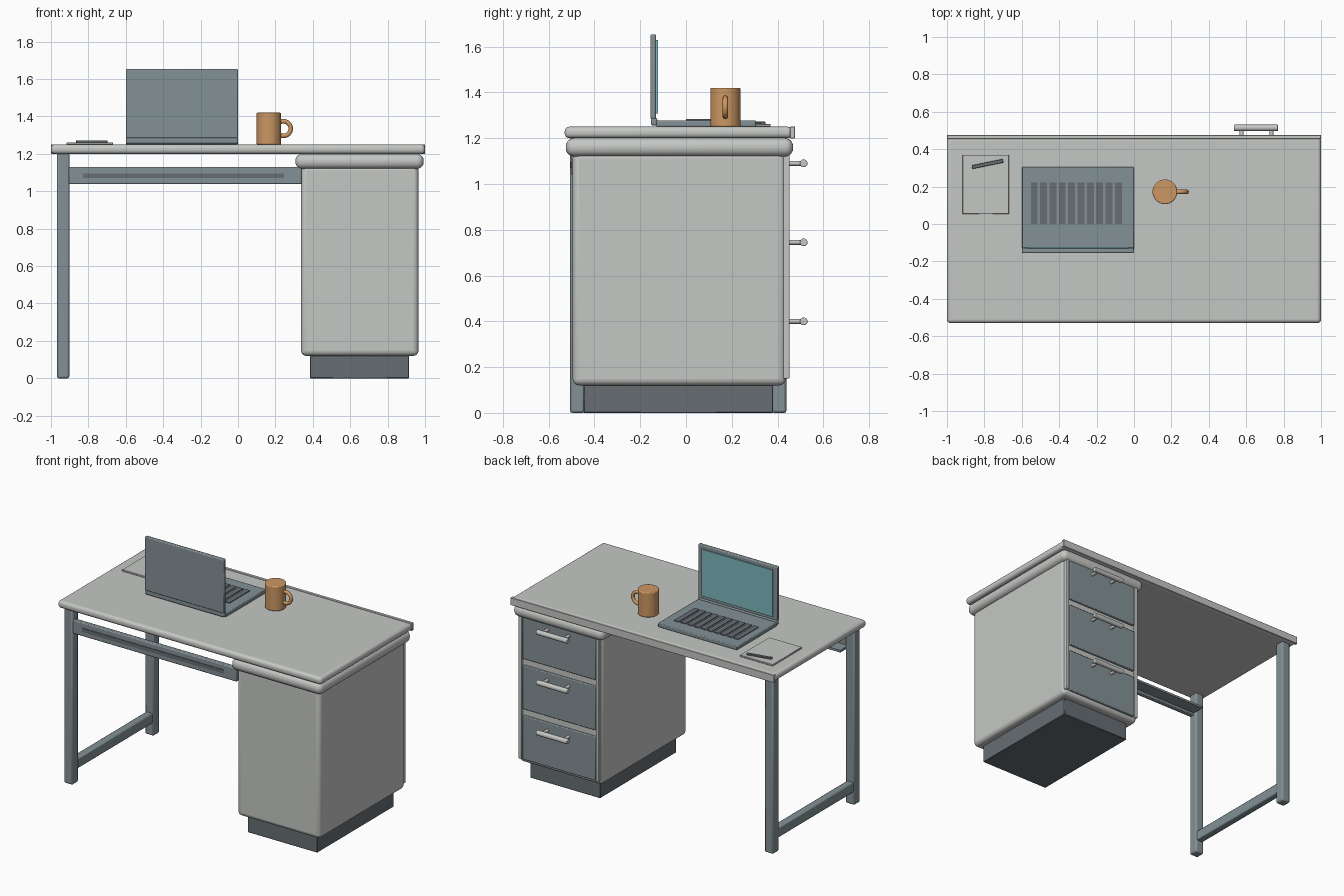
import bpy
from math import radians, atan2, hypot

cube = bpy.data.objects.get("Cube")
if cube:
    bpy.data.objects.remove(cube, do_unlink=True)


def material(name, rgb):
    m = bpy.data.materials.new(name)
    m.use_nodes = True
    m.diffuse_color = (*rgb, 1)
    m.node_tree.nodes["Principled BSDF"].inputs["Base Color"].default_value = (*rgb, 1)
    return m


LIGHT = material("light_grey", (0.56, 0.575, 0.555))
SLATE = material("slate_blue", (0.23, 0.285, 0.305))
DARK = material("dark_slate", (0.135, 0.155, 0.173))
CLAY = material("clay_orange", (0.61, 0.31, 0.125))
TEAL = material("screen_teal", (0.21, 0.48, 0.52))


def finish(ob, name, mat, bevel=0, segments=3):
    ob.name = name
    ob.data.materials.append(mat)
    if bevel:
        b = ob.modifiers.new("Bevel", 'BEVEL')
        b.width, b.segments = bevel, segments
        b.limit_method = 'ANGLE'
    bpy.ops.object.shade_smooth_by_angle(angle=radians(35))
    return ob


def box(name, mat, x, y, z, bevel=0, segments=3):
    """Box given by its (min, max) range on each axis."""
    bpy.ops.mesh.primitive_cube_add(size=1, location=[sum(r) / 2 for r in (x, y, z)])
    ob = bpy.context.object
    ob.scale = [r[1] - r[0] for r in (x, y, z)]
    bpy.ops.object.transform_apply(location=False, rotation=False, scale=True)
    return finish(ob, name, mat, bevel, segments)


def rod(name, mat, centre, radius, length, rotation=(0, 0, 0), bevel=0, sides=24):
    bpy.ops.mesh.primitive_cylinder_add(vertices=sides, radius=radius, depth=length,
                                        location=centre, rotation=rotation)
    return finish(bpy.context.object, name, mat, bevel)


# Desk top with a flat strip along the drawer side
box("desk_top", LIGHT, (-1, 1), (-0.53, 0.465), (1.2, 1.25), 0.02, 4)
box("desk_edge_strip", LIGHT, (-1, 1), (0.455, 0.476), (1.199, 1.251), 0.002, 1)

# Pedestal cabinet
box("cabinet_cap", LIGHT, (0.307, 0.993), (-0.525, 0.468), (1.12, 1.2), 0.036, 5)
box("cabinet_body", LIGHT, (0.337, 0.965), (-0.495, 0.435), (0.12, 1.14), 0.028, 4)
box("cabinet_plinth", DARK, (0.385, 0.915), (-0.447, 0.38), (0, 0.13), 0.003, 1)
for side, x in (("right", 0.345), ("left", 0.934)):
    box(f"cabinet_stile_{side}", LIGHT, (x, x + 0.023), (0.42, 0.452), (0.15, 1.13), 0.004, 2)

# Three drawers, each with a bar handle on two posts
for i in range(3):
    top = 1.14 - i * 0.345
    box(f"drawer_front_{i + 1}", SLATE, (0.375, 0.927), (0.42, 0.45),
        (top - 0.3, top), 0.005, 2)
    hz = top - 0.05
    rod(f"handle_bar_{i + 1}", LIGHT, (0.652, 0.514, hz), 0.017, 0.236,
        (0, radians(90), 0), 0.004)
    for side, x in (("right", 0.575), ("left", 0.735)):
        rod(f"handle_post_{side}_{i + 1}", LIGHT, (x, 0.48, hz), 0.011, 0.07,
            (radians(90), 0, 0), sides=16)

# Leg frame
for side, y in (("front", -0.507), ("back", 0.373)):
    box(f"{side}_leg", SLATE, (-0.968, -0.902), (y, y + 0.066), (0, 1.205), 0.01, 2)
box("leg_rail", SLATE, (-0.96, -0.91), (-0.45, 0.38), (0.085, 0.155), 0.008, 2)

# Front rail with a dark groove and a shallow shelf behind it
box("front_rail", SLATE, (-0.905, 0.34), (-0.5, -0.466), (1.038, 1.13), 0.006, 2)
box("rail_groove", DARK, (-0.83, 0.245), (-0.504, -0.498), (1.07, 1.096))
box("rail_shelf", SLATE, (-0.905, 0.34), (-0.47, -0.38), (1.055, 1.07))

# Laptop
box("laptop_base", SLATE, (-0.6, 0), (-0.13, 0.305), (1.25, 1.278), 0.005, 2)
box("laptop_lid", SLATE, (-0.6, 0), (-0.156, -0.131), (1.284, 1.653), 0.006, 2)
box("laptop_hinge", SLATE, (-0.6, 0), (-0.153, -0.125), (1.255, 1.288), 0.008, 3)
box("laptop_screen", TEAL, (-0.57, -0.03), (-0.132, -0.123), (1.308, 1.628))
for i in range(10):
    x = -0.552 + i * 0.05
    box(f"key_strip_{i + 1}", DARK, (x, x + 0.037), (0, 0.222), (1.275, 1.283))

# Mug and its handle
rod("mug_body", CLAY, (0.165, 0.172, 1.335), 0.066, 0.17, bevel=0.006, sides=40)
bpy.ops.mesh.primitive_torus_add(location=(0.243, 0.172, 1.335), rotation=(radians(90), 0, 0),
                                 major_radius=0.039, minor_radius=0.012,
                                 major_segments=32, minor_segments=12)
finish(bpy.context.object, "mug_handle", CLAY)

# Notepad and pen
box("notepad", LIGHT, (-0.917, -0.668), (0.053, 0.37), (1.25, 1.262), 0.002, 1)
dx, dy = 0.166, 0.034
pen = box("pen", DARK, (-0.783 - hypot(dx, dy) / 2, -0.783 + hypot(dx, dy) / 2),
          (0.311, 0.331), (1.26, 1.272), 0.003, 2)
pen.rotation_euler.z = atan2(dy, dx)
